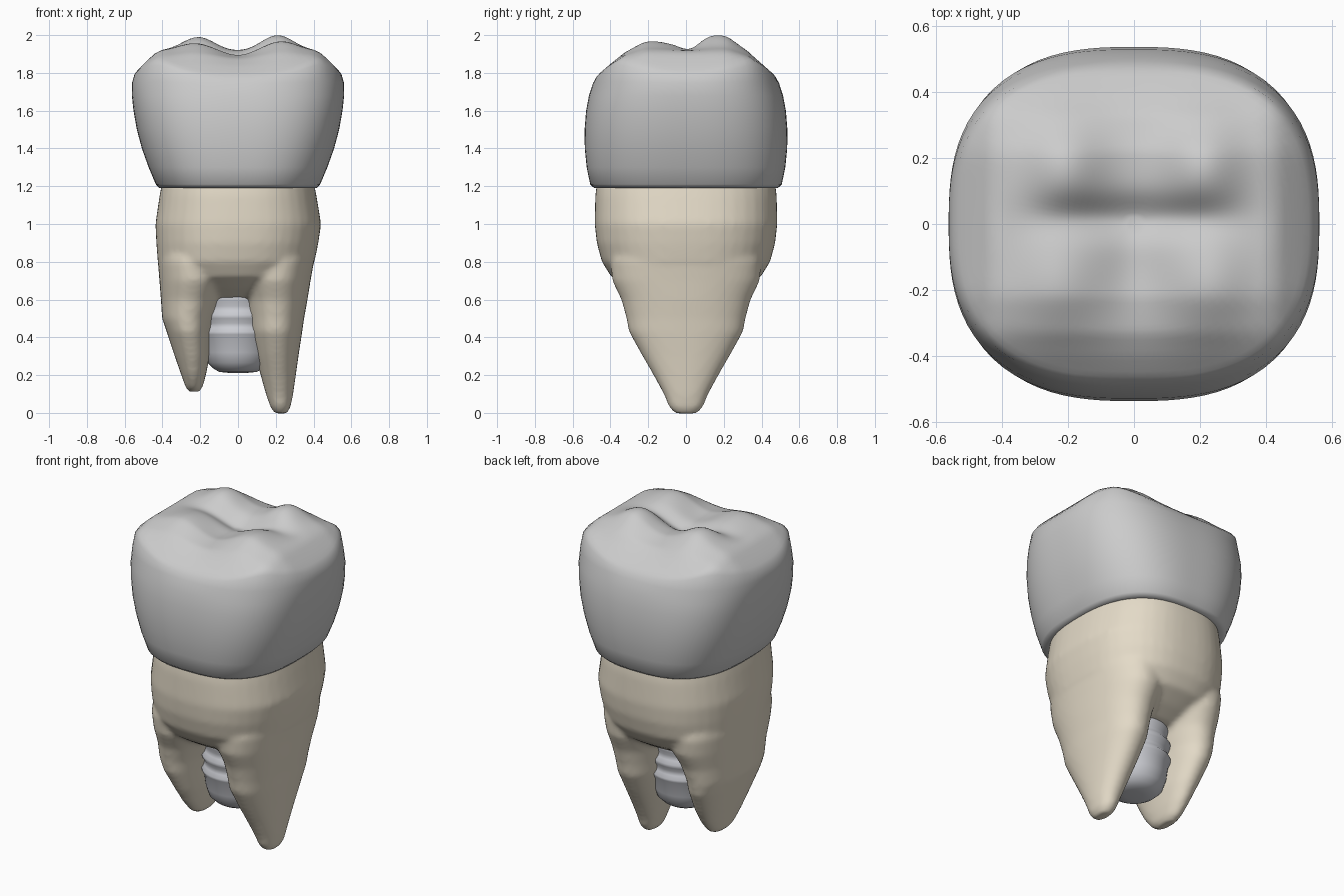
import bpy, bmesh, math


def lerp(table, v):
    """Smooth-ish interpolation through (key, value) pairs."""
    for (a, p), (b, q) in zip(table, table[1:]):
        if v <= b:
            t = max(0, (v - a) / (b - a))
            return p + (q - p) * t
    return table[-1][1]


def loft(bm, rings):
    """Skin a stack of equally sized point rings and cap both ends."""
    vr = [[bm.verts.new(p) for p in r] for r in rings]
    n = len(vr[0])
    for a, b in zip(vr, vr[1:]):
        for i in range(n):
            bm.faces.new((a[i], a[(i + 1) % n], b[(i + 1) % n], b[i]))
    bm.faces.new(vr[0][::-1])
    bm.faces.new(vr[-1])


def ring(x0, x1, ry, z, e, n=48):
    """Superellipse between x0 and x1 with half depth ry."""
    c, rx, pts = (x0 + x1) / 2, (x1 - x0) / 2, []
    for i in range(n):
        a = 2 * math.pi * i / n
        u, v = math.cos(a), math.sin(a)
        k = (abs(u) ** e + abs(v) ** e) ** (-1 / e)
        pts.append((c + rx * u * k, ry * v * k, z))
    return pts


def finish(bm, name, color):
    bmesh.ops.recalc_face_normals(bm, faces=bm.faces)
    me = bpy.data.meshes.new(name)
    bm.to_mesh(me)
    bm.free()
    for p in me.polygons:
        p.use_smooth = True
    ob = bpy.data.objects.new(name, me)
    bpy.context.collection.objects.link(ob)
    mat = bpy.data.materials.new(name + "_color")
    mat.diffuse_color = (*color, 1)
    me.materials.append(mat)
    return ob


# Crown: rounded walls, then a chewing surface with four cusps
CUSPS = [(0.21, 0.17, 0.083), (-0.21, 0.17, 0.073),
         (0.23, -0.18, 0.05), (-0.23, -0.18, 0.04)]
FALL_X = [(0.40, 0), (0.44, 0.015), (0.5, 0.07), (0.55, 0.122), (0.563, 0.17)]
FALL_Y = [(0.22, 0), (0.33, 0.03), (0.4, 0.075), (0.47, 0.13), (0.5, 0.18)]


def chewing_height(x, y):
    z = 1.917 - lerp(FALL_X, abs(x)) - lerp(FALL_Y, abs(y))
    for cx, cy, h in CUSPS:
        z += h * math.exp(-((x - cx) / 0.12) ** 2 - ((y - cy) / 0.15) ** 2)
    groove = math.exp(-((y - 0.02) / 0.06) ** 2) * math.exp(-(x / 0.3) ** 4)
    dip = math.exp(-(x / 0.1) ** 2) * math.exp(-((y + 0.12) / 0.2) ** 2)
    return z - 0.04 * groove - 0.03 * dip


bm = bmesh.new()
walls = [(1.2, 0.38, 0.45), (1.188, 0.42, 0.49), (1.2, 0.432, 0.507), (1.3, 0.474, 0.527),
         (1.4, 0.51, 0.537), (1.5, 0.537, 0.538), (1.6, 0.554, 0.53),
         (1.68, 0.563, 0.515), (1.75, 0.563, 0.492)]
rings = [ring(-rx, rx, ry, z, 2.7, 96) for z, rx, ry in walls]
for k in range(30):
    s = 0.97 * (1 - k / 30) + 0.004
    rings.append([(x, y, chewing_height(x, y))
                  for x, y, _ in ring(-0.563 * s, 0.563 * s, 0.492 * s, 0, 2.7, 96)])
loft(bm, rings)
crown = finish(bm, "crown", (0.9, 0.9, 0.88))
sm = crown.modifiers.new("soften", 'SMOOTH')
sm.factor, sm.iterations = 0.5, 2

# Root: trunk and two tapering prongs fused into one skin
bm = bmesh.new()
trunk = [(1.23, -0.40, 0.40, 0.47), (1.15, -0.415, 0.415, 0.48), (1.0, -0.437, 0.44, 0.483),
         (0.9, -0.432, 0.425, 0.472), (0.8, -0.425, 0.405, 0.445),
         (0.72, -0.36, 0.34, 0.395), (0.66, -0.30, 0.28, 0.30), (0.61, -0.24, 0.2, 0.2)]
left = [(1.0, -0.40, -0.05, 0.36), (0.8, -0.424, -0.04, 0.40), (0.7, -0.416, -0.05, 0.385),
        (0.6, -0.408, -0.095, 0.335), (0.5, -0.402, -0.13, 0.31), (0.43, -0.378, -0.143, 0.295),
        (0.3, -0.335, -0.15, 0.225), (0.2, -0.30, -0.17, 0.165), (0.135, -0.277, -0.188, 0.11),
        (0.112, -0.262, -0.205, 0.07)]
right = [(1.0, 0.05, 0.40, 0.36), (0.8, 0.0, 0.402, 0.40), (0.7, 0.01, 0.384, 0.39),
         (0.6, 0.037, 0.368, 0.342), (0.5, 0.053, 0.35, 0.315), (0.43, 0.062, 0.34, 0.302),
         (0.3, 0.093, 0.32, 0.23), (0.2, 0.12, 0.306, 0.172), (0.1, 0.148, 0.292, 0.118),
         (0.03, 0.172, 0.278, 0.09), (-0.003, 0.195, 0.258, 0.06)]
for part, e in ((trunk, 2.5), (left, 2.2), (right, 2.2)):
    loft(bm, [ring(x0, x1, ry, z, e) for z, x0, x1, ry in part])
root = finish(bm, "root", (0.78, 0.71, 0.58))
rm = root.modifiers.new("fuse", 'REMESH')
rm.mode, rm.voxel_size, rm.use_smooth_shade = 'VOXEL', 0.016, True
sm = root.modifiers.new("soften", 'SMOOTH')
sm.factor, sm.iterations = 0.5, 6

# Threaded metal post between the prongs
bm = bmesh.new()
post = [(0.212, 0.05), (0.217, 0.1), (0.235, 0.13), (0.265, 0.16), (0.32, 0.178), (0.39, 0.187),
        (0.415, 0.2), (0.43, 0.203), (0.45, 0.188), (0.475, 0.185), (0.5, 0.2), (0.52, 0.203),
        (0.54, 0.188), (0.565, 0.183), (0.59, 0.195), (0.62, 0.195), (0.65, 0.18), (0.9, 0.17)]
loft(bm, [ring(-r, r, r, z, 2) for z, r in post])
finish(bm, "metal_post", (0.6, 0.61, 0.65))
